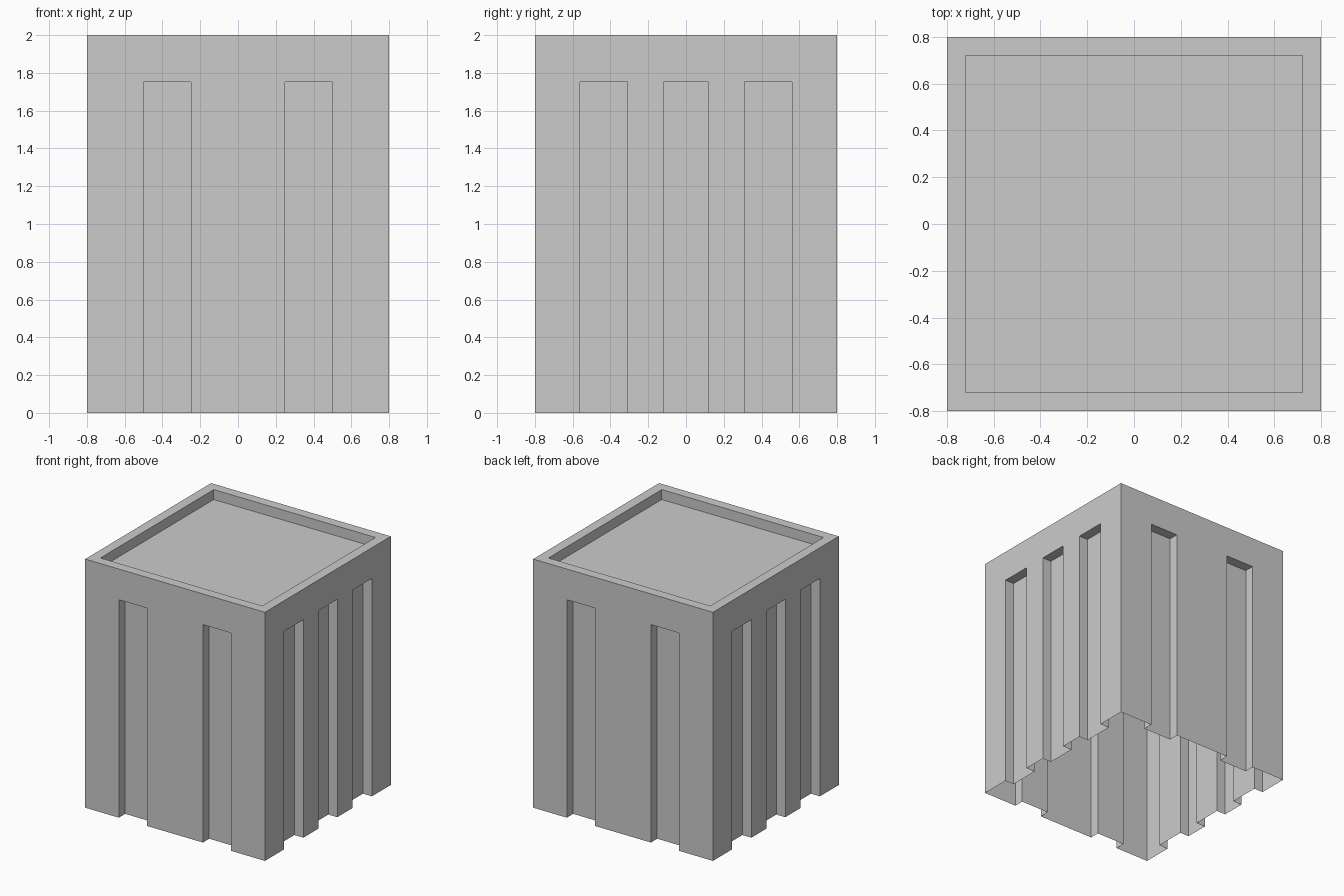
import bpy, bmesh
from math import pi
from mathutils import Matrix, Vector

if "Cube" in bpy.data.objects:
    bpy.data.objects.remove(bpy.data.objects["Cube"])

HALF, HEIGHT, DEPTH, SLOT_TOP = 0.8, 2.0, 0.08, 1.753
TWO_SLOTS = [(-0.5, -0.248), (0.248, 0.5)]
THREE_SLOTS = [(-0.56, -0.311), (-0.12, 0.12), (0.311, 0.56)]

bm = bmesh.new()


def face(points, turn=0):
    rot = Matrix.Rotation(turn * pi / 2, 3, 'Z')
    return bm.faces.new([bm.verts.new(rot @ Vector(p)) for p in points])


def wall(slots, turn):
    front, back = -HALF, -HALF + DEPTH
    # Flat outer face, with its lower edge stepping round every slot
    outline = [(-HALF, front, 0)]
    for a, b in slots:
        outline += [(a, front, 0), (a, front, SLOT_TOP), (b, front, SLOT_TOP), (b, front, 0)]
    outline += [(HALF, front, 0), (HALF, front, HEIGHT), (-HALF, front, HEIGHT)]
    face(outline, turn)
    # Recessed slots: back, two sides and ceiling, open at the bottom
    for a, b in slots:
        path = [(a, 0), (a, SLOT_TOP), (b, SLOT_TOP), (b, 0)]
        face([(x, back, z) for x, z in reversed(path)], turn)
        for (x0, z0), (x1, z1) in zip(path, path[1:]):
            face([(x0, front, z0), (x0, back, z0), (x1, back, z1), (x1, front, z1)], turn)


# Four walls: two slots front and back, three on each side
for turn in range(4):
    wall(THREE_SLOTS if turn % 2 else TWO_SLOTS, turn)

# Top rim and the inner sides of the roof recess
inner = HALF - DEPTH
rings = [(HALF, HEIGHT), (inner, HEIGHT), (inner, HEIGHT - DEPTH)]
for (r0, z0), (r1, z1) in zip(rings, rings[1:]):
    for turn in range(4):
        face([(-r0, -r0, z0), (r0, -r0, z0), (r1, -r1, z1), (-r1, -r1, z1)], turn)

# Roof floor
z = HEIGHT - DEPTH
face([(-inner, -inner, z), (inner, -inner, z), (inner, inner, z), (-inner, inner, z)])

bmesh.ops.remove_doubles(bm, verts=bm.verts, dist=1e-4)
bmesh.ops.recalc_face_normals(bm, faces=bm.faces)
mesh = bpy.data.meshes.new("slotted_block")
bm.to_mesh(mesh)
bm.free()
bpy.context.collection.objects.link(bpy.data.objects.new("slotted_block", mesh))
